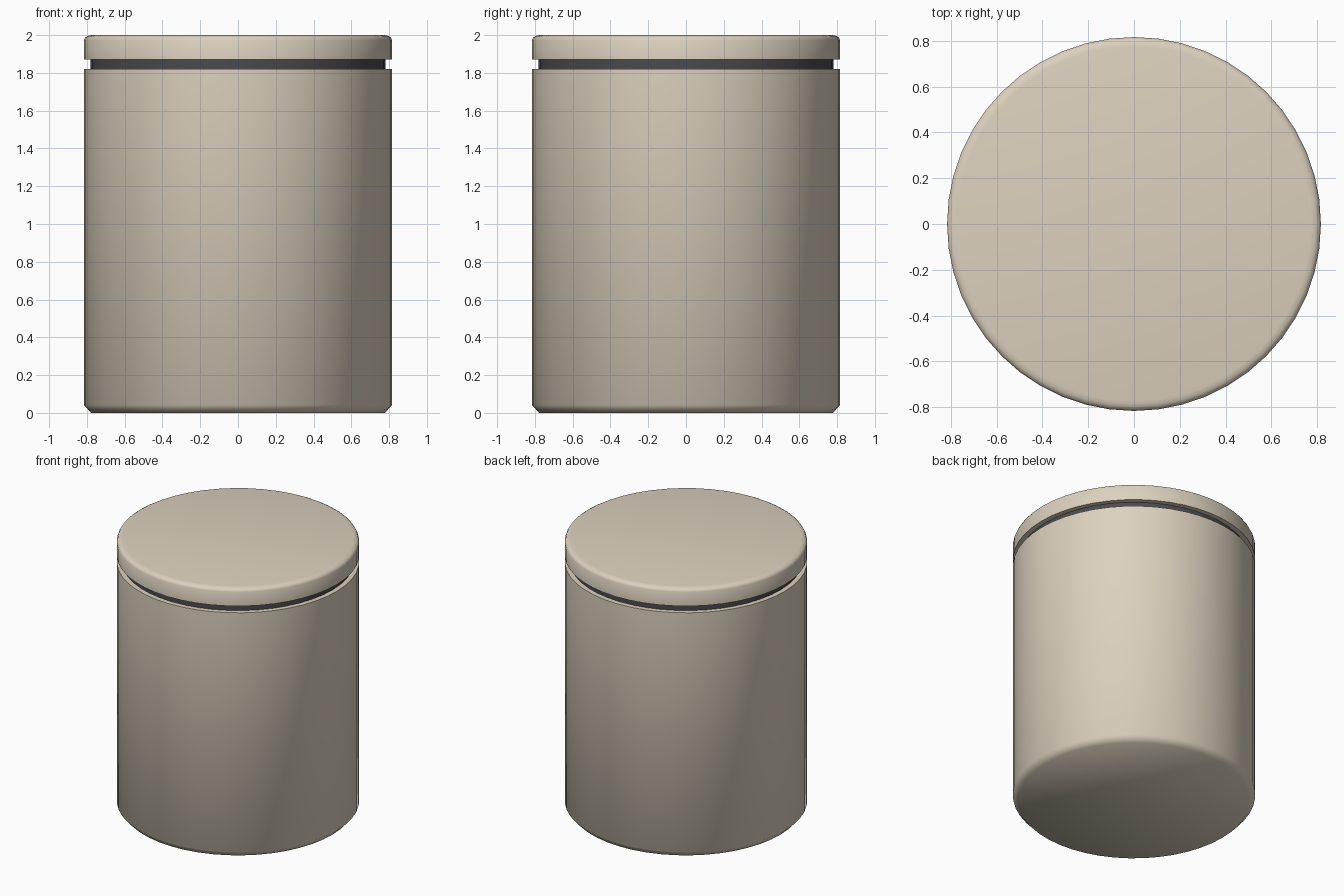
import bpy, bmesh, math

if "Cube" in bpy.data.objects:
    bpy.data.objects.remove(bpy.data.objects["Cube"])

SIDES = 48


def lathe(name, profile, color=None, angle=60):
    """Closed solid of revolution from (radius, z) points, bottom to top."""
    bm = bmesh.new()
    rings = []
    for r, z in profile:
        rings.append([bm.verts.new((r * math.cos(2 * math.pi * i / SIDES),
                                    r * math.sin(2 * math.pi * i / SIDES), z))
                      for i in range(SIDES)])
    for low, high in zip(rings, rings[1:]):
        for i in range(SIDES):
            j = (i + 1) % SIDES
            bm.faces.new((low[i], low[j], high[j], high[i]))
    bm.faces.new(rings[0][::-1])
    bm.faces.new(rings[-1])
    mesh = bpy.data.meshes.new(name)
    bm.to_mesh(mesh)
    bm.free()
    obj = bpy.data.objects.new(name, mesh)
    bpy.context.collection.objects.link(obj)
    if color:
        mat = bpy.data.materials.new(name + "_color")
        mat.diffuse_color = color
        mat.use_nodes = True
        mat.node_tree.nodes["Principled BSDF"].inputs["Base Color"].default_value = mat.diffuse_color
        mesh.materials.append(mat)
    bpy.ops.object.select_all(action='DESELECT')
    obj.select_set(True)
    bpy.context.view_layer.objects.active = obj
    bpy.ops.object.shade_smooth_by_angle(angle=math.radians(angle))
    return obj


CREAM = (0.72, 0.64, 0.52, 1)
DARK = (0.07, 0.07, 0.075, 1)

# Canister body with a chamfered foot
lathe("canister_body", [(0.778, 0), (0.816, 0.042), (0.816, 1.82)], CREAM)
# Dark seal showing in the gap under the lid
lathe("lid_seal", [(0.78, 1.815), (0.78, 1.875)], DARK)
# Lid with a softened top edge
lathe("lid", [(0.816, 1.87), (0.816, 1.974), (0.809, 1.988),
              (0.795, 1.996), (0.775, 2.0)], CREAM)
